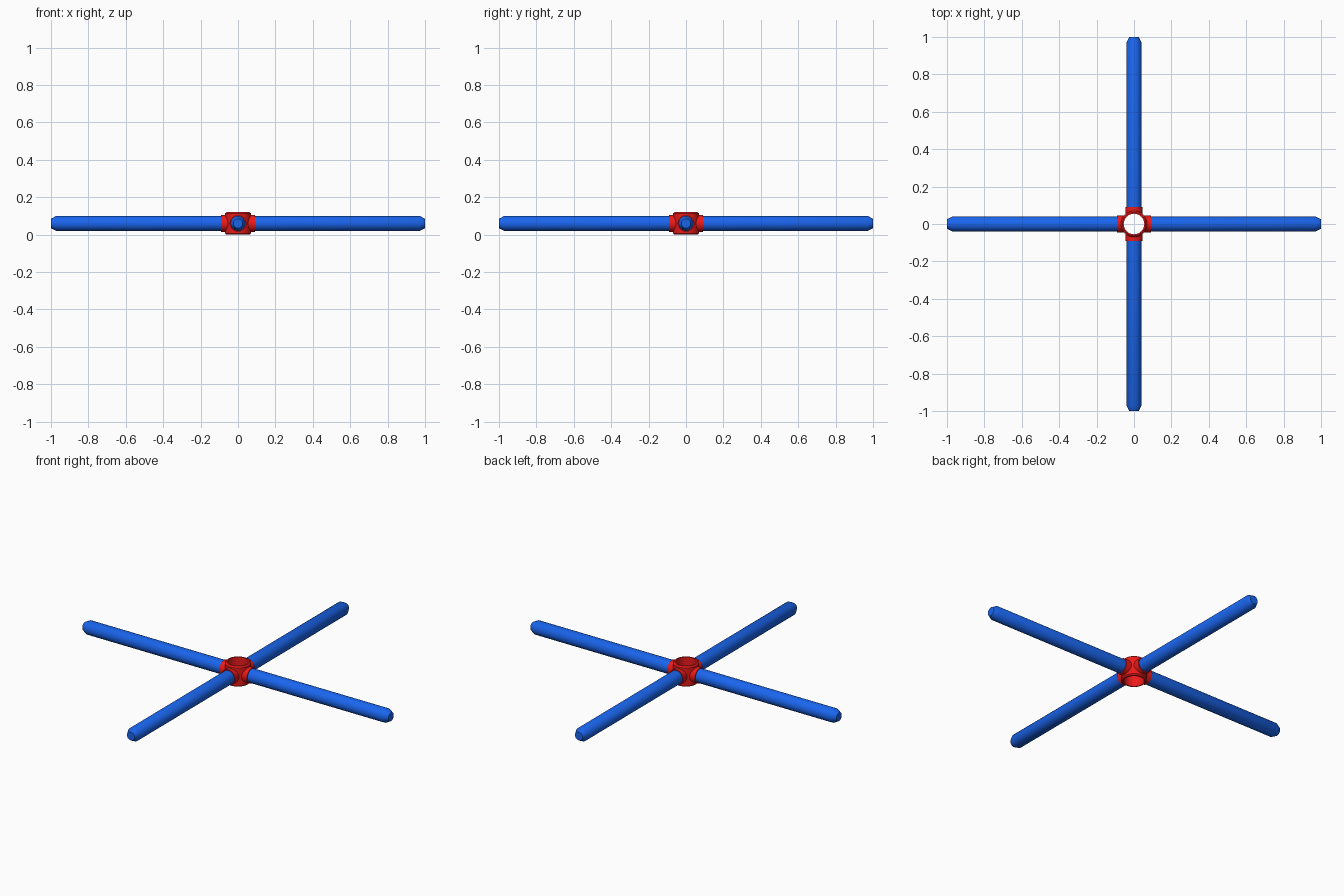
import bpy, bmesh, math
from mathutils import Matrix

if "Cube" in bpy.data.objects:
    bpy.data.objects.remove(bpy.data.objects["Cube"])

CZ = 0.06  # height of the rod axes


def material(name, color):
    m = bpy.data.materials.new(name)
    m.diffuse_color = color
    m.use_nodes = True
    m.node_tree.nodes["Principled BSDF"].inputs["Base Color"].default_value = m.diffuse_color
    return m


def lathe(name, profile, mat, matrix, sides=32):
    """Spin (radius, height) points around local z, then place with matrix."""
    bm = bmesh.new()
    verts = [bm.verts.new((r, 0, h)) for r, h in profile]
    for a, b in zip(verts, verts[1:]):
        bm.edges.new((a, b))
    bmesh.ops.spin(bm, geom=bm.verts[:] + bm.edges[:], cent=(0, 0, 0),
                   axis=(0, 0, 1), angle=2 * math.pi, steps=sides)
    bmesh.ops.remove_doubles(bm, verts=bm.verts, dist=1e-5)
    bmesh.ops.transform(bm, matrix=matrix, verts=bm.verts)
    bmesh.ops.recalc_face_normals(bm, faces=bm.faces)
    me = bpy.data.meshes.new(name)
    bm.to_mesh(me)
    bm.free()
    me.materials.append(mat)
    ob = bpy.data.objects.new(name, me)
    bpy.context.collection.objects.link(ob)
    return ob


def smooth(ob):
    bpy.ops.object.select_all(action='DESELECT')
    ob.select_set(True)
    bpy.context.view_layer.objects.active = ob
    bpy.ops.object.shade_smooth_by_angle(angle=math.radians(30))


def boolean(ob, cutter, op):
    mod = ob.modifiers.new(op.title(), 'BOOLEAN')
    mod.object, mod.operation, mod.solver = cutter, op, 'EXACT'
    bpy.ops.object.select_all(action='DESELECT')
    bpy.context.view_layer.objects.active = ob
    bpy.ops.object.modifier_apply(modifier=mod.name)
    bpy.data.objects.remove(cutter)


red = material("red_plastic", (0.85, 0.01, 0.01, 1))
blue = material("blue_plastic", (0.01, 0.13, 0.85, 1))
up = Matrix.Translation((0, 0, CZ))


def along(angle):
    return up @ Matrix.Rotation(angle, 4, 'Z') @ Matrix.Rotation(math.pi / 2, 4, 'Y')


# Hub: upright ring with two crossing sockets and an open bore
hub = lathe("hub", [(0, -0.06), (0.062, -0.06), (0.07, -0.053),
                    (0.07, 0.053), (0.062, 0.06), (0, 0.06)], red, up, 48)
for i in range(2):
    socket = lathe("socket", [(0, -0.09), (0.045, -0.09), (0.045, 0.09), (0, 0.09)],
                   red, along(i * math.pi / 2))
    boolean(hub, socket, 'UNION')
bore = lathe("bore", [(0, -0.1), (0.055, -0.1), (0.055, 0.1), (0, 0.1)], red, up, 48)
boolean(hub, bore, 'DIFFERENCE')
smooth(hub)

# Four rods with chamfered tips
for i, side in enumerate(("right", "back", "left", "front")):
    rod = lathe(side + "_rod", [(0, 0.064), (0.04, 0.064), (0.04, 0.972),
                                (0.025, 1.0), (0, 1.0)], blue, along(i * math.pi / 2))
    smooth(rod)
